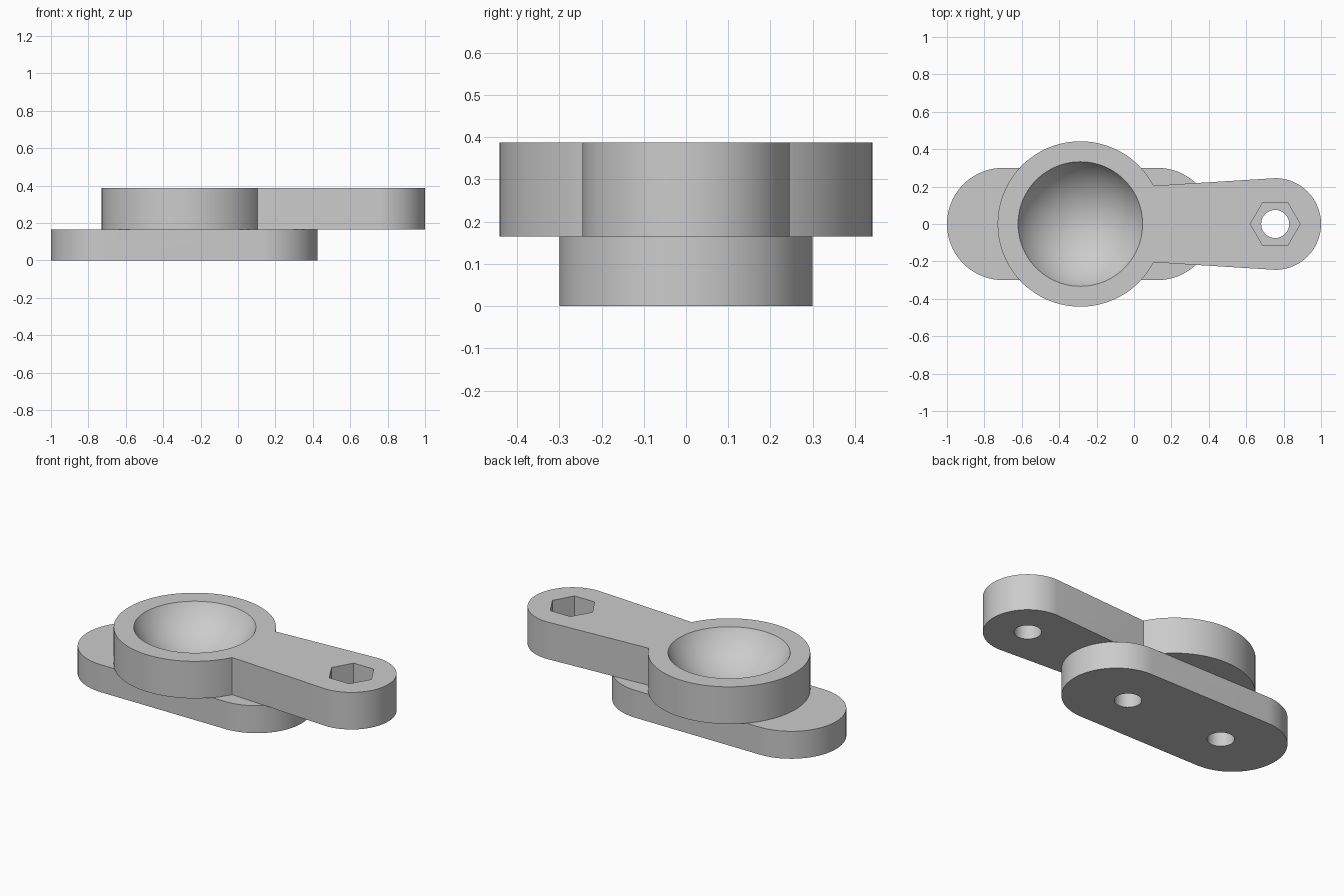
import bpy
import bmesh
from math import atan2, cos, pi, radians, sin

cube = bpy.data.objects.get("Cube")
if cube:
    bpy.data.objects.remove(cube, do_unlink=True)

# Main dimensions
MID_X, TIP_X = -0.287, 0.755
SEAT_Z, TOP_Z = 0.165, 0.388
BASE_R, RING_R, TIP_R = 0.30, 0.442, 0.245
BOWL_RIM, BOWL_DEPTH = 0.333, 0.20
HOLE_R, NUT_R = 0.075, 0.133

grey = bpy.data.materials.new("plain grey")
grey.use_nodes = True
grey.diffuse_color = (0.6, 0.6, 0.6, 1)
grey.node_tree.nodes["Principled BSDF"].inputs["Base Color"].default_value = (0.6, 0.6, 0.6, 1)


def arc(cx, r, start, end, steps=48):
    """Points along an arc centred on the x axis."""
    angles = [start + (end - start) * i / steps for i in range(steps + 1)]
    return [(cx + r * cos(a), r * sin(a)) for a in angles]


def make_object(name, bm):
    bmesh.ops.recalc_face_normals(bm, faces=bm.faces)
    mesh = bpy.data.meshes.new(name)
    bm.to_mesh(mesh)
    bm.free()
    mesh.materials.append(grey)
    obj = bpy.data.objects.new(name, mesh)
    bpy.context.collection.objects.link(obj)
    return obj


def prism(name, outline, z0, z1):
    """Extrude a closed outline between two heights."""
    bm = bmesh.new()
    face = bm.faces.new([bm.verts.new((x, y, z0)) for x, y in outline])
    top = bmesh.ops.extrude_face_region(bm, geom=[face])["geom"]
    verts = [v for v in top if isinstance(v, bmesh.types.BMVert)]
    bmesh.ops.translate(bm, verts=verts, vec=(0, 0, z1 - z0))
    return make_object(name, bm)


def polygon_prism(name, x, r, sides, z0, z1):
    return prism(name, arc(x, r, 0, 2 * pi, sides)[:-1], z0, z1)


def combine(target, tool, operation):
    """Apply a boolean and discard the helper."""
    tool.hide_render = True
    mod = target.modifiers.new(operation.title(), "BOOLEAN")
    mod.operation, mod.solver, mod.object = operation, "EXACT", tool
    bpy.context.view_layer.objects.active = target
    bpy.ops.object.modifier_apply(modifier=mod.name)
    bpy.data.objects.remove(tool, do_unlink=True)


# Rounded base plate
base_outline = arc(0.125, BASE_R, -pi / 2, pi / 2) + arc(-0.70, BASE_R, pi / 2, 3 * pi / 2)
bracket = prism("cup_bracket", base_outline, 0, SEAT_Z)

# Cup ring with a slightly flaring arm
neck = atan2(0.205, 0.392)
arm_outline = arc(MID_X, RING_R, neck, 2 * pi - neck, 96) + arc(TIP_X, TIP_R, -pi / 2, pi / 2)
combine(bracket, prism("arm", arm_outline, SEAT_Z, TOP_Z), "UNION")

# Shallow spherical bowl, its ball centred above the rim
ball_r = (BOWL_RIM ** 2 + BOWL_DEPTH ** 2) / (2 * BOWL_DEPTH)
bm = bmesh.new()
bmesh.ops.create_uvsphere(bm, u_segments=96, v_segments=64, radius=ball_r)
bmesh.ops.translate(bm, verts=bm.verts, vec=(MID_X, 0, TOP_Z - BOWL_DEPTH + ball_r))
combine(bracket, make_object("bowl_cutter", bm), "DIFFERENCE")

# Blind screw holes under the base
for side in (-1, 1):
    hole = polygon_prism("screw_hole", MID_X + side * 0.33, HOLE_R, 48, -0.1, SEAT_Z)
    combine(bracket, hole, "DIFFERENCE")

# Bolt hole and hexagonal nut pocket in the arm tip
combine(bracket, polygon_prism("bolt_hole", TIP_X, HOLE_R, 48, 0, 0.6), "DIFFERENCE")
combine(bracket, polygon_prism("nut_pocket", TIP_X, NUT_R, 6, 0.253, 0.6), "DIFFERENCE")

# Smooth curved walls, crisp rims
bpy.ops.object.select_all(action="DESELECT")
bracket.select_set(True)
bpy.context.view_layer.objects.active = bracket
bpy.ops.object.shade_smooth_by_angle(angle=radians(30))
